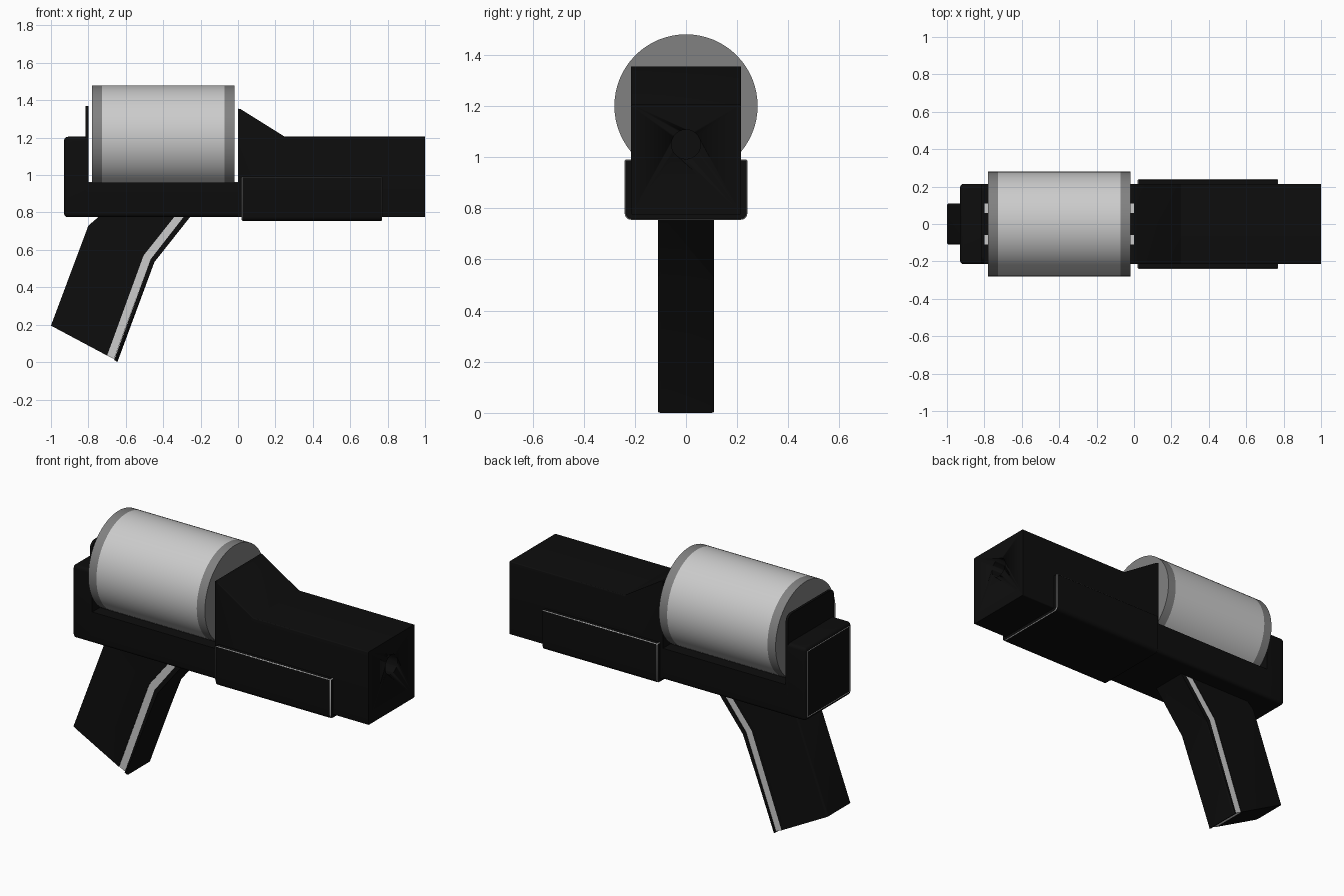
import bpy, bmesh
from math import radians
from mathutils import Matrix, Vector

if "Cube" in bpy.data.objects:
    bpy.data.objects.remove(bpy.data.objects["Cube"])


def material(name, v):
    m = bpy.data.materials.new(name)
    m.diffuse_color = (v, v, v, 1)
    m.use_nodes = True
    m.node_tree.nodes["Principled BSDF"].inputs["Base Color"].default_value = m.diffuse_color
    return m


BLACK = material("black", 0.004)
LIGHT = material("light_grey", 0.55)
DARK = material("dark_grey", 0.22)


def finish(name, bm, *mats):
    bmesh.ops.recalc_face_normals(bm, faces=bm.faces)
    me = bpy.data.meshes.new(name)
    bm.to_mesh(me)
    bm.free()
    ob = bpy.data.objects.new(name, me)
    bpy.context.collection.objects.link(ob)
    for m in mats:
        me.materials.append(m)
    bpy.ops.object.select_all(action='DESELECT')
    ob.select_set(True)
    bpy.context.view_layer.objects.active = ob
    bpy.ops.object.shade_smooth_by_angle(angle=radians(30))
    return ob


def prism(pts, w, pick=None, r=0.02, y0=0):
    """Side profile (x, z) extruded to y0 +/- w; outline edges chosen by pick are rounded."""
    bm = bmesh.new()
    face = bm.faces.new([bm.verts.new((x, y0 - w, z)) for x, z in pts])
    ext = bmesh.ops.extrude_face_region(bm, geom=[face])
    bmesh.ops.translate(bm, vec=(0, 2 * w, 0),
                        verts=[v for v in ext['geom'] if isinstance(v, bmesh.types.BMVert)])
    bmesh.ops.recalc_face_normals(bm, faces=bm.faces)
    if pick:
        edges = []
        for e in bm.edges:
            a, b = e.verts[0].co, e.verts[1].co
            if pick((a + b) / 2, b - a):
                edges.append(e)
        bmesh.ops.bevel(bm, geom=edges, offset=r, segments=5, profile=0.5,
                        affect='EDGES', clamp_overlap=True)
    return bm


def rect(x0, x1, z0, z1):
    return [(x0, z0), (x1, z0), (x1, z1), (x0, z1)]


def lengthwise(mid, d):
    return abs(d.x) > 0.01


def cylinder_x(x0, x1, z, r, seg):
    bm = bmesh.new()
    mat = Matrix.Translation(((x0 + x1) / 2, 0, z)) @ Matrix.Rotation(radians(90), 4, 'Y')
    bmesh.ops.create_cone(bm, cap_ends=True, segments=seg, radius1=r, radius2=r,
                          depth=x1 - x0, matrix=mat)
    return bm


# Barrel housing with sloped top and bored muzzle
barrel = finish("barrel_housing", prism(
    [(0, 0.775), (1, 0.775), (1, 1.205), (0.25, 1.205), (0.015, 1.352), (0, 1.355)],
    0.215, lambda m, d: abs(d.x) > 0.05, 0.025), BLACK)
cutter = finish("muzzle_cutter", cylinder_x(0.5, 1.1, 1.05, 0.057, 48), BLACK)
cutter.hide_render = True
cutter.hide_set(True)
bore = barrel.modifiers.new("bore", 'BOOLEAN')
bore.object = cutter
bore.solver = 'EXACT'

# Tray beneath the drum
finish("drum_tray", prism(rect(-0.81, 0.005, 0.775, 0.96), 0.215,
                          lambda m, d: abs(d.x) > 0.1 and m.z < 0.9), BLACK)
for side, name in ((1, "tray_rail_left"), (-1, "tray_rail_right")):
    finish(name, prism(rect(-0.8, 0, 0.94, 0.963), 0.025, y0=side * 0.085), LIGHT)

# Rear block with an outlined back panel
bm = prism(rect(-0.93, -0.8, 0.775, 1.205), 0.215,
           lambda m, d: abs(d.x) > 0.01 or m.x < -0.9)
back = max((f for f in bm.faces if f.calc_center_median().x < -0.929),
           key=lambda f: f.calc_area())
for f in bmesh.ops.inset_region(bm, faces=[back], thickness=0.005)['faces']:
    f.material_index = 1
finish("rear_block", bm, BLACK, LIGHT)

# Recoil plate behind the drum
finish("recoil_plate", prism(rect(-0.815, -0.8, 0.9, 1.37), 0.215,
                             lambda m, d: lengthwise(m, d) and m.z > 1.3, 0.04), BLACK)

# Drum with darker end bands
bm = cylinder_x(-0.78, -0.02, 1.2, 0.28, 64)
for x in (-0.727, -0.073):
    bmesh.ops.bisect_plane(bm, geom=bm.verts[:] + bm.edges[:] + bm.faces[:],
                           plane_co=Vector((x, 0, 0)), plane_no=Vector((1, 0, 0)))
for f in bm.faces:
    f.material_index = int(abs(f.calc_center_median().x + 0.4) > 0.327)
finish("drum", bm, LIGHT, DARK)

# Fore-end sleeve with thin bright edges
sleeve = finish("fore_end", prism(rect(0.02, 0.77, 0.755, 0.99), 0.24,
                                  lambda m, d: lengthwise(m, d) and m.z < 0.9, 0.025),
                BLACK, LIGHT)
trim = sleeve.modifiers.new("trim", 'BEVEL')
trim.width = 0.004
trim.limit_method = 'ANGLE'
trim.angle_limit = radians(40)
trim.material = 1

# Angled grip: back, inlaid strip, front
parts = {
    "grip_back": ([(-1, 0.195), (-0.70, 0.035), (-0.505, 0.57), (-0.33, 0.79),
                   (-0.73, 0.79), (-0.80, 0.73)], 0.11, BLACK),
    "grip_strip": ([(-0.70, 0.035), (-0.662, 0.017), (-0.467, 0.55), (-0.28, 0.79),
                    (-0.33, 0.79), (-0.505, 0.57)], 0.107, LIGHT),
    "grip_front": ([(-0.662, 0.012), (-0.645, 0), (-0.447, 0.535), (-0.245, 0.79),
                    (-0.28, 0.79), (-0.467, 0.55)], 0.11, BLACK),
}
back_edge = lambda m, d: abs(m.y) > 0.1 and m.x < -0.75 and m.z < 0.7 and d.z * d.x > 0
front_edge = lambda m, d: abs(m.y) > 0.1 and (m - Vector((-0.546, m.y, 0.267))).length < 0.02
picks = {"grip_back": back_edge, "grip_strip": None, "grip_front": front_edge}
for name, (pts, w, mat) in parts.items():
    finish(name, prism(pts, w, picks[name], 0.012), mat)
